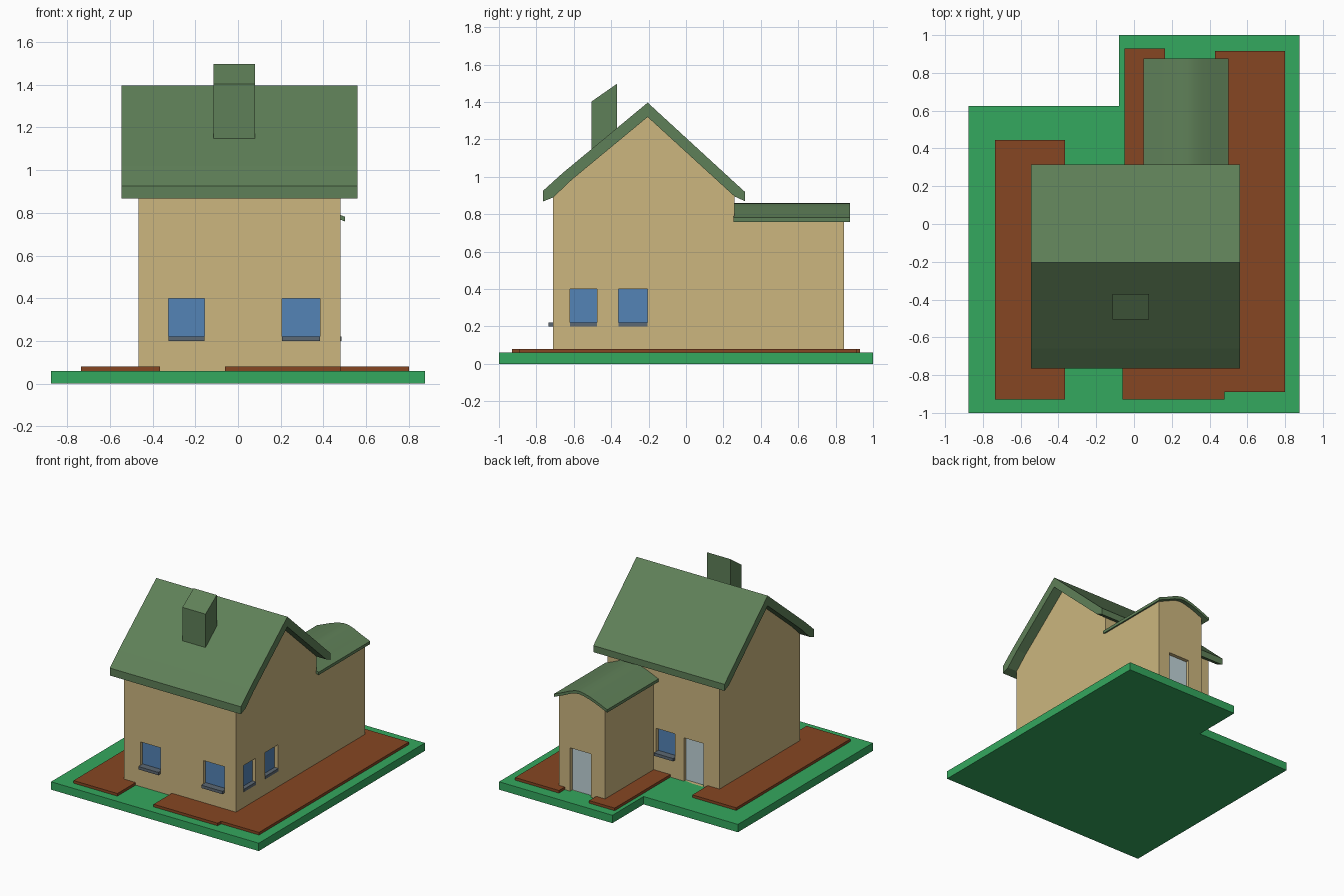
import bpy, bmesh, math

if "Cube" in bpy.data.objects:
    bpy.data.objects.remove(bpy.data.objects["Cube"])


def material(name, r, g, b):
    lin = [(c / 255 / 12.92) if c < 11 else ((c / 255 + 0.055) / 1.055) ** 2.4 for c in (r, g, b)]
    m = bpy.data.materials.new(name)
    m.diffuse_color = (*lin, 1)
    m.use_nodes = True
    m.node_tree.nodes["Principled BSDF"].inputs["Base Color"].default_value = m.diffuse_color
    return m


GRASS = material("grass green", 52, 168, 94)
SOIL = material("soil brown", 134, 70, 34)
WALL = material("wall tan", 204, 182, 127)
ROOF = material("roof green", 95, 128, 88)
GLASS = material("window blue", 84, 131, 182)
SILL = material("sill grey", 92, 104, 115)
DOOR = material("door pale grey", 193, 212, 216)


def prism(name, pts, axis, a, b, mat):
    """Extrude a 2D outline along an axis from a to b."""
    place = {'x': lambda p, t: (t, p[0], p[1]),
             'y': lambda p, t: (p[0], t, p[1]),
             'z': lambda p, t: (p[0], p[1], t)}[axis]
    bm = bmesh.new()
    lo = [bm.verts.new(place(p, a)) for p in pts]
    hi = [bm.verts.new(place(p, b)) for p in pts]
    bm.faces.new(lo)
    bm.faces.new(hi)
    n = len(pts)
    for i in range(n):
        j = (i + 1) % n
        bm.faces.new((lo[i], lo[j], hi[j], hi[i]))
    bmesh.ops.recalc_face_normals(bm, faces=bm.faces)
    me = bpy.data.meshes.new(name)
    bm.to_mesh(me)
    bm.free()
    me.materials.append(mat)
    ob = bpy.data.objects.new(name, me)
    bpy.context.collection.objects.link(ob)
    return ob


def box(name, x, y, z, mat):
    return prism(name, [(x[0], y[0]), (x[1], y[0]), (x[1], y[1]), (x[0], y[1])], 'z', z[0], z[1], mat)


def cut(target, cutter):
    mod = target.modifiers.new("cut", 'BOOLEAN')
    mod.object = cutter
    mod.operation = 'DIFFERENCE'
    mod.solver = 'EXACT'
    bpy.context.view_layer.objects.active = target
    bpy.ops.object.modifier_apply(modifier=mod.name)
    bpy.data.objects.remove(cutter)


# Lawn and flower beds
prism("lawn", [(-.875, -1), (.875, -1), (.875, 1), (-.08, 1), (-.08, .625), (-.875, .625)],
      'z', 0, .06, GRASS)
box("left_bed", (-.735, -.365), (-.93, .445), (.055, .08), SOIL)
prism("right_bed", [(-.06, -.93), (.48, -.93), (.48, -.89), (.80, -.89), (.80, .915), (.43, .915),
                    (.43, .2), (.165, .2), (.165, .93), (-.05, .93), (-.05, .2), (-.06, .2)],
      'z', .055, .08, SOIL)

# Main house: gable walls and roof
house = prism("house_walls", [(-.71, .05), (.26, .05), (.26, .90), (-.205, 1.325),
                              (-.61, .99), (-.71, .895)], 'x', -.465, .48, WALL)
prism("main_roof", [(-.765, .925), (-.66, 1.02), (-.205, 1.397), (.26, .97), (.315, .92),
                    (.315, .87), (.26, .895), (-.205, 1.32), (-.61, .985), (-.71, .89), (-.765, .868)],
      'x', -.545, .56, ROOF)
prism("chimney", [(-.505, 1.1), (-.37, 1.2), (-.37, 1.497), (-.505, 1.403)], 'x', -.115, .08, ROOF)

# Rear annex with softly curved roof
arch = [(.05, .782), (.10, .803), (.15, .824), (.20, .842), (.25, .855), (.285, .86),
        (.315, .857), (.36, .843), (.42, .815), (.50, .782)]
annex = prism("annex_walls", [(.09, .05), (.09, .785)] + [(x, z - .015) for x, z in arch[1:-1]]
              + [(.48, .775), (.48, .05)], 'y', .26, .845, WALL)
roof = prism("annex_roof", arch + [(x, z - .022) for x, z in reversed(arch)], 'y', .255, .877, ROOF)
bpy.context.view_layer.objects.active = roof
roof.select_set(True)
bpy.ops.object.shade_smooth_by_angle(angle=math.radians(30))
roof.select_set(False)


# Openings: recess, pane and optional sill.  side = (axis, wall plane, outward sign)
def opening(name, target, side, span, z, mat, sill=0):
    axis, plane, s = side
    depth = .03

    def slab(label, inner, outer, zz, m):
        d = tuple(sorted((plane + s * inner, plane + s * outer)))
        return box(label, *((d, span) if axis == 'x' else (span, d)), zz, m)
    cut(target, slab("cutter", -depth, .05, z, WALL))
    slab(name + "_pane", -depth - .004, -depth + .003, z, mat)
    if sill:
        slab(name + "_sill", -depth, sill, (z[0] - .02, z[0] + .002), SILL)


FRONT, RIGHT, BACK = ('y', -.71, -1), ('x', .48, 1), ('y', .26, 1)
WZ, DZ = (.22, .40), (.06, .39)
opening("front_left_window", house, FRONT, (-.325, -.157), WZ, GLASS, .025)
opening("front_right_window", house, FRONT, (.205, .383), WZ, GLASS, .025)
opening("right_front_window", house, RIGHT, (-.62, -.475), WZ, GLASS, .005)
opening("right_rear_window", house, RIGHT, (-.36, -.205), WZ, GLASS, .005)
opening("back_window", house, BACK, (-.09, .07), WZ, GLASS, .025)
opening("back_door", house, BACK, (-.33, -.165), DZ, DOOR)
opening("annex_door", annex, ('y', .845, 1), (.207, .385), DZ, DOOR)
